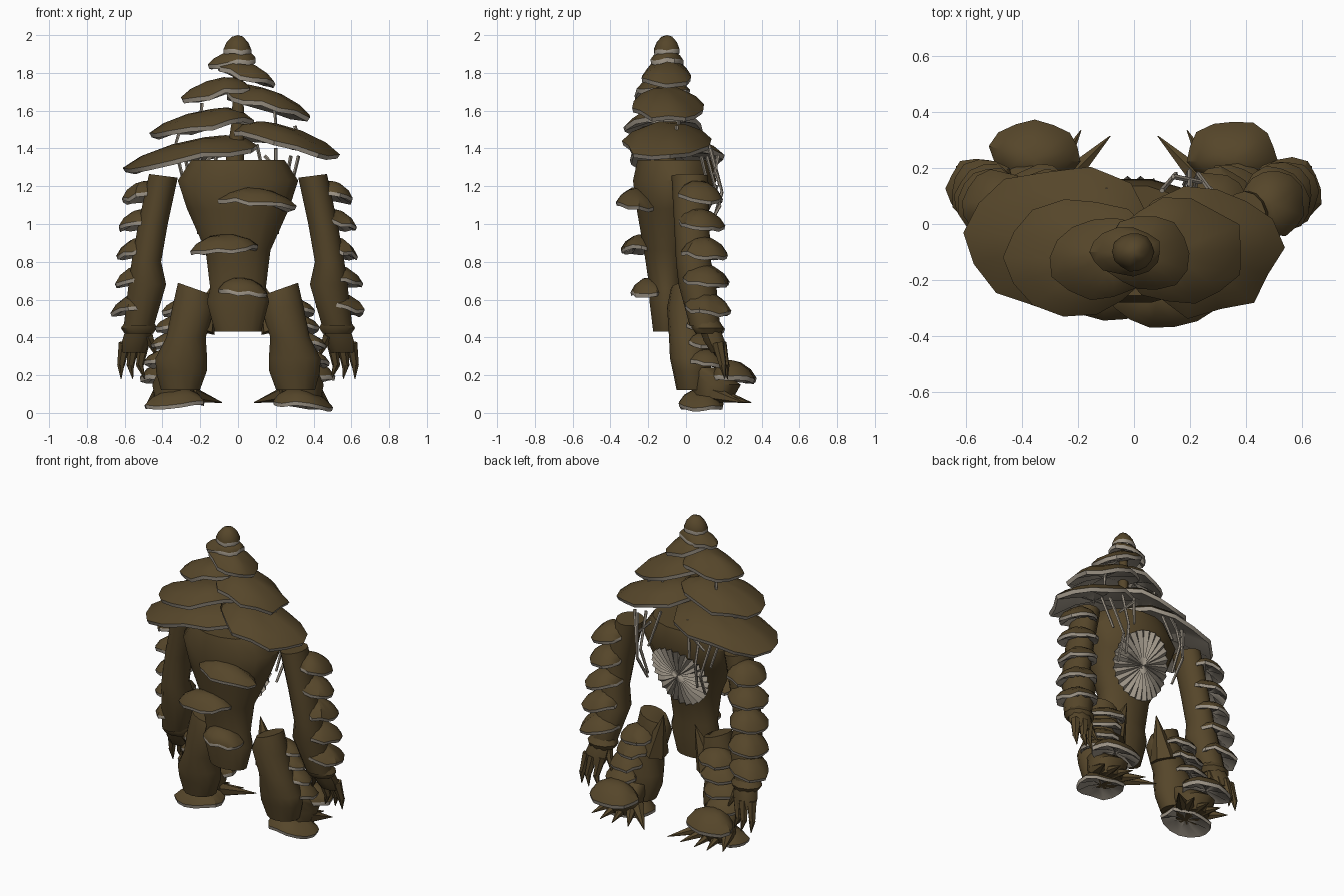
import bpy, bmesh, math, random
from mathutils import Matrix, Vector

random.seed(4)
cube = bpy.data.objects.get("Cube")
if cube:
    bpy.data.objects.remove(cube, do_unlink=True)


def material(name, rgb):
    m = bpy.data.materials.new(name)
    m.use_nodes = True
    m.diffuse_color = (*rgb, 1)
    m.node_tree.nodes["Principled BSDF"].inputs["Base Color"].default_value = (*rgb, 1)
    return m


BROWN = material("bark brown", (0.092, 0.061, 0.023))
GREY = material("gill grey", (0.33, 0.29, 0.235))


def finish(name, bm, mats, angle=35):
    bmesh.ops.recalc_face_normals(bm, faces=bm.faces)
    me = bpy.data.meshes.new(name)
    bm.to_mesh(me)
    bm.free()
    for m in mats:
        me.materials.append(m)
    ob = bpy.data.objects.new(name, me)
    bpy.context.collection.objects.link(ob)
    bpy.ops.object.select_all(action='DESELECT')
    ob.select_set(True)
    bpy.context.view_layer.objects.active = ob
    bpy.ops.object.shade_smooth_by_angle(angle=math.radians(angle))
    return ob


def bridge(bm, a, b, index=0):
    n = len(a)
    for i in range(n):
        j = (i + 1) % n
        bm.faces.new((a[i], a[j], b[j], b[i])).material_index = index


def loft(name, sections, sides=14, lean=0):
    """Horizontal elliptical rings given as (x, y, z, rx, ry); lean slants the top ring."""
    bm = bmesh.new()
    rings = []
    for k, (x, y, z, rx, ry) in enumerate(sections):
        ring = []
        for i in range(sides):
            a = 2 * math.pi * (i + 0.5) / sides
            c = math.cos(a)
            ring.append(bm.verts.new((x + rx * c, y + ry * math.sin(a),
                                      z + (lean * c if k == 0 else 0))))
        rings.append(ring)
    for a, b in zip(rings, rings[1:]):
        bridge(bm, a, b)
    bm.faces.new(rings[0])
    bm.faces.new(rings[-1])
    return finish(name, bm, [BROWN], 50)


def spike(name, a, b, r1, r2=0.002, sides=6, mat=BROWN):
    a, b = Vector(a), Vector(b)
    d = b - a
    bm = bmesh.new()
    mtx = Matrix.Translation((a + b) / 2) @ d.to_track_quat('Z', 'Y').to_matrix().to_4x4()
    bmesh.ops.create_cone(bm, cap_ends=True, segments=sides, radius1=r1,
                          radius2=r2, depth=d.length, matrix=mtx)
    return finish(name, bm, [mat])


def shelf(name, centre, rx, ry, h, tilt=0, yaw=0, lip=0.02, apex=-0.2, n=14):
    """Domed bracket cap: brown top, grey lip and hollow fluted grey underside."""
    bm = bmesh.new()
    wob = [1 + random.uniform(-0.08, 0.07) for _ in range(n)]
    sag = [random.uniform(-0.014, 0.014) * min(1, rx * 5) for _ in range(n)]
    rings = []
    # scale, height, apex shift, flute depth
    for s, z, off, flute in ((0.4, h * 0.9, apex * 0.7, 0), (0.78, h * 0.56, apex * 0.3, 0),
                             (1, lip * 0.5, 0, 0), (0.97, -lip * 0.5, 0, 0),
                             (0.5, h * 0.22, apex * 0.3, h * 0.12)):
        ring = []
        for i in range(n):
            a = 2 * math.pi * i / n
            ring.append(bm.verts.new((rx * (s * wob[i] * math.cos(a) + off),
                                      ry * s * wob[i] * math.sin(a),
                                      z + sag[i] * s + flute * (-1) ** i)))
        rings.append(ring)
    for k in range(4):
        bridge(bm, rings[k], rings[k + 1], 1 if k > 1 else 0)
    for ring, x, z, idx in ((rings[0], rx * apex, h, 0), (rings[-1], rx * apex * 0.3, h * 0.25, 1)):
        tip = bm.verts.new((x, 0, z))
        for i in range(n):
            bm.faces.new((ring[i], ring[(i + 1) % n], tip)).material_index = idx
    bm.transform(Matrix.Translation(centre) @ Matrix.Rotation(math.radians(yaw), 4, 'Z')
                 @ Matrix.Rotation(math.radians(tilt), 4, 'Y'))
    return finish(name, bm, [BROWN, GREY], 40)


# Torso and neck
loft("torso", [(0, -0.06, 1.34, 0.25, 0.2), (0, -0.06, 1.23, 0.325, 0.225),
               (0, -0.08, 1.08, 0.275, 0.185), (0, -0.1, 0.86, 0.175, 0.125),
               (0, -0.1, 0.66, 0.15, 0.095), (0, -0.1, 0.59, 0.168, 0.095),
               (0, -0.1, 0.43, 0.125, 0.075)], 16)
loft("neck_column", [(0, -0.1, 1.9, 0.025, 0.025), (0, -0.1, 1.55, 0.035, 0.035),
                     (-0.02, -0.1, 1.3, 0.055, 0.055)], 8)

# Stacked cap shelves: x, y, z, rx, ry, height, tilt, yaw
CAPS = [(0, -0.1, 1.91, 0.075, 0.072, 0.09, 0, 0),
        (-0.03, -0.1, 1.85, 0.13, 0.085, 0.07, 8, 180),
        (0.045, -0.105, 1.775, 0.16, 0.14, 0.08, 15, 0),
        (-0.11, -0.12, 1.685, 0.195, 0.15, 0.085, 10, 180),
        (0.16, -0.1, 1.615, 0.235, 0.195, 0.095, 16, 2),
        (-0.19, -0.12, 1.505, 0.265, 0.21, 0.095, 9, 180),
        (0.245, -0.095, 1.415, 0.28, 0.235, 0.105, 13, 2),
        (-0.25, -0.05, 1.34, 0.36, 0.255, 0.105, 10, 177)]
for i, (x, y, z, rx, ry, h, tilt, yaw) in enumerate(CAPS):
    shelf(f"cap_shelf_{i + 1}", (x, y, z), rx, ry, h, tilt, yaw,
          lip=0.024, apex=-0.25 if i else 0)

# Shelves on the torso front
for i, (x, y, z, r, d, tilt) in enumerate([(0.1, -0.25, 1.105, 0.2, 0.125, 7),
                                           (-0.07, -0.235, 0.86, 0.175, 0.115, -4),
                                           (0.03, -0.195, 0.63, 0.13, 0.095, 5)]):
    shelf(f"torso_shelf_{i + 1}", (x, y, z), r, d, 0.085, tilt, apex=-0.1)

# Fluted gill rosette following the rounded back
bm = bmesh.new()
flutes = 52
hub = bm.verts.new((0, 0, 0.015))
rings = []
for rad, depth in ((0.6, 0.012), (1, 0.01)):
    ring = []
    for i in range(flutes):
        a = 2 * math.pi * i / flutes
        x, y = 0.2 * rad * math.cos(a), 0.215 * rad * math.sin(a)
        ring.append(bm.verts.new((x, y, 0.02 - 1.0 * x * x + depth * (-1) ** i)))
    rings.append(ring)
bridge(bm, rings[0], rings[1])
for i in range(flutes):
    bm.faces.new((hub, rings[0][i], rings[0][(i + 1) % flutes]))
bm.transform(Matrix.Translation((0, 0.075, 1.01)) @ Matrix.Rotation(math.radians(-109), 4, 'X'))
finish("back_gills", bm, [GREY], 10)

# Limbs, mirrored
for s, side in ((1, "left"), (-1, "right")):
    def out(yaw):
        return yaw if s > 0 else 180 - yaw

    # Arm
    loft(f"{side}_arm", [(s * 0.395, 0.02, 1.255, 0.078, 0.097), (s * 0.45, 0.03, 1.0, 0.08, 0.093),
                         (s * 0.485, 0.04, 0.8, 0.08, 0.093), (s * 0.48, 0.06, 0.68, 0.102, 0.1),
                         (s * 0.525, 0.1, 0.46, 0.082, 0.08)], lean=s * 0.01)
    for i in range(5):
        z = 1.14 - 0.148 * i
        shelf(f"{side}_arm_shelf_{i + 1}", (s * (0.5 + 0.011 * i), 0.075 + 0.01 * i, z),
              0.113 + 0.004 * i, 0.122, 0.085, 12, out(30))

    # Hand
    loft(f"{side}_wrist_cuff", [(s * 0.52, 0.1, 0.49, 0.075, 0.075),
                                (s * 0.525, 0.115, 0.45, 0.1, 0.085),
                                (s * 0.525, 0.12, 0.42, 0.08, 0.068)], 10)
    loft(f"{side}_palm", [(s * 0.525, 0.12, 0.46, 0.07, 0.06), (s * 0.54, 0.15, 0.38, 0.08, 0.06),
                          (s * 0.55, 0.17, 0.32, 0.065, 0.04)], 8)
    for i in range(3):
        x = 0.5 + 0.05 * i
        y = 0.17 + 0.015 * (i % 2)
        spike(f"{side}_finger_{i + 1}", (s * x, y, 0.37), (s * (x + 0.02), y + 0.025, 0.25), 0.032, 0.02)
        spike(f"{side}_finger_claw_{i + 1}", (s * (x + 0.02), y + 0.025, 0.255),
              (s * (x - 0.005 + 0.012 * i), y + 0.035, 0.18), 0.021)
    spike(f"{side}_thumb", (s * 0.48, 0.13, 0.41), (s * 0.42, 0.17, 0.28), 0.032)

    # Leg
    loft(f"{side}_leg", [(s * 0.235, 0.0, 0.66, 0.085, 0.08), (s * 0.235, 0.0, 0.56, 0.115, 0.1),
                         (s * 0.275, 0.01, 0.4, 0.107, 0.1), (s * 0.3, 0.025, 0.29, 0.14, 0.11),
                         (s * 0.3, 0.03, 0.22, 0.138, 0.1), (s * 0.305, 0.04, 0.12, 0.105, 0.09)],
         lean=s * 0.03)
    spike(f"{side}_hip_horn", (s * 0.2, 0.04, 0.44), (s * 0.115, 0.07, 0.71), 0.085)
    for i in range(4):
        shelf(f"{side}_leg_shelf_{i + 1}", (s * (0.29 + 0.03 * i), 0.085 + 0.012 * i, 0.535 - 0.09 * i),
              0.1, 0.115, 0.07, 10, out(65))

    # Foot
    loft(f"{side}_foot", [(s * 0.32, 0.08, 0.24, 0.1, 0.09), (s * 0.34, 0.16, 0.15, 0.12, 0.13),
                          (s * 0.34, 0.14, 0.06, 0.1, 0.1)], 10)
    shelf(f"{side}_sole_shelf", (s * 0.34, 0.085, 0.04), 0.168, 0.12, 0.085, 6, out(0))
    shelf(f"{side}_toe_shelf", (s * 0.355, 0.25, 0.18), 0.12, 0.16, 0.1, 4, out(90), lip=0.024)
    for i, (x, y) in enumerate([(0.085, 0.315), (0.19, 0.335), (0.3, 0.345), (0.39, 0.34), (0.48, 0.3)]):
        spike(f"{side}_toe_claw_{i + 1}", (s * (0.25 + 0.04 * i), 0.15, 0.1), (s * x, y, 0.055), 0.045)

    # Hanging strands under the cap
    for i, (a, b) in enumerate([((0.1, 0.12, 1.42), (0.15, 0.18, 1.2)),
                                ((0.2, 0.13, 1.4), (0.2, 0.19, 1.17)),
                                ((0.28, 0.11, 1.36), (0.23, 0.18, 1.1)),
                                ((0.14, 0.17, 1.36), (0.24, 0.15, 1.26)),
                                ((0.32, 0.08, 1.36), (0.27, 0.13, 1.15)),
                                ((0.2, 0.19, 1.17), (0.18, 0.14, 1.0)),
                                ((0.23, 0.18, 1.1), (0.21, 0.1, 0.95)),
                                ((0.3, -0.05, 1.52), (0.33, -0.05, 1.42)),
                                ((0.19, -0.04, 1.64), (0.2, -0.04, 1.52))]):
        spike(f"{side}_strand_{i + 1}", (s * a[0], *a[1:]), (s * b[0], *b[1:]), 0.01, 0.008, 5, GREY)
